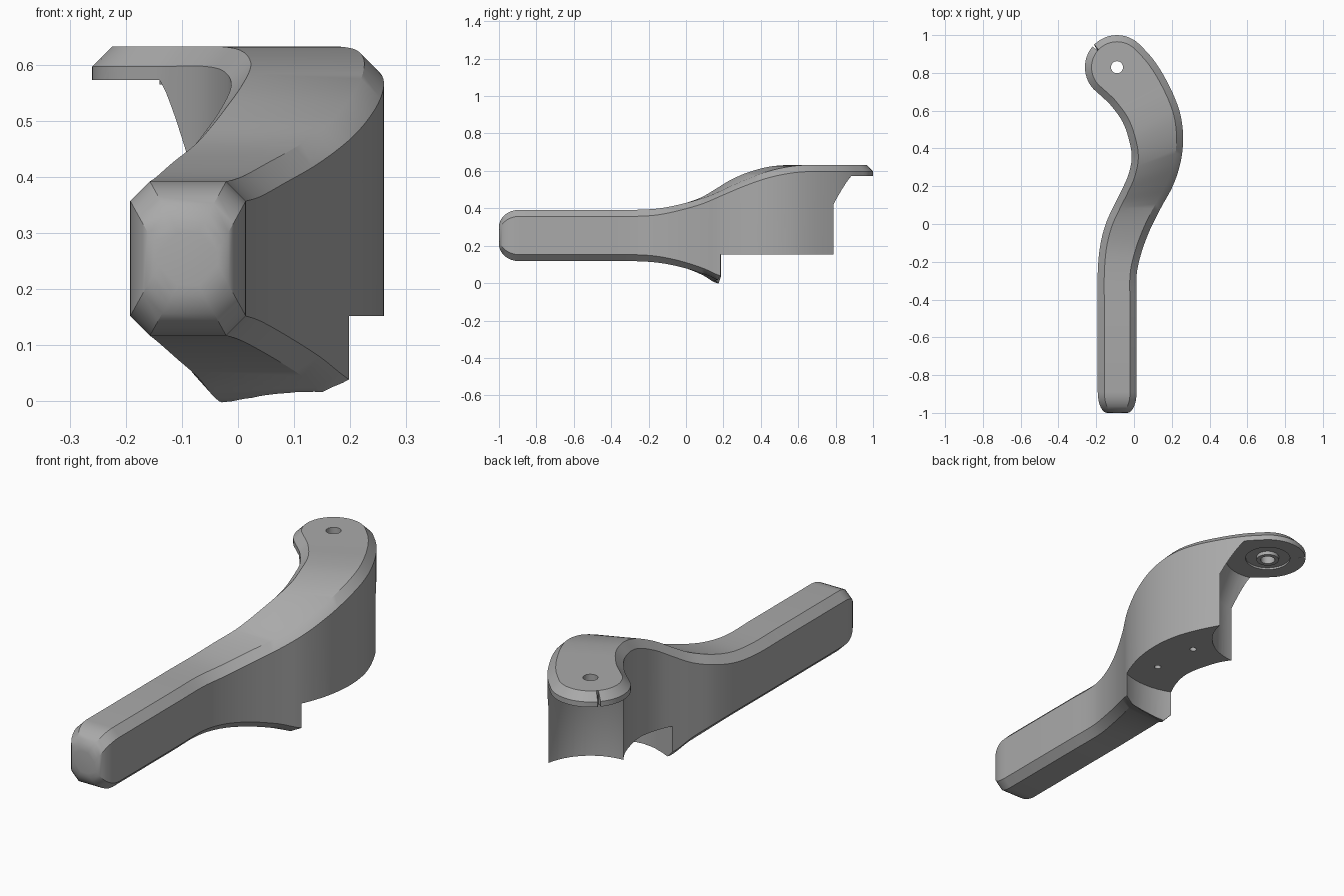
import bpy, bmesh, math
from mathutils import Vector

cube = bpy.data.objects.get("Cube")
if cube:
    bpy.data.objects.remove(cube, do_unlink=True)

grey = bpy.data.materials.new("plain grey")
grey.use_nodes = True
colour = (0.4, 0.4, 0.4, 1)
grey.diffuse_color = colour
grey.node_tree.nodes["Principled BSDF"].inputs["Base Color"].default_value = colour

CHAMFER = 0.035
PIVOT = (-0.09, 0.83)
HEAD_R = 0.17


def make_object(name, bm):
    bmesh.ops.recalc_face_normals(bm, faces=bm.faces)
    mesh = bpy.data.meshes.new(name)
    bm.to_mesh(mesh)
    bm.free()
    mesh.materials.append(grey)
    ob = bpy.data.objects.new(name, mesh)
    bpy.context.collection.objects.link(ob)
    return ob


def lathe(name, centre, profile, steps=64):
    """Solid of revolution; profile is (radius, z), starting and ending on the axis."""
    bm = bmesh.new()
    verts = [bm.verts.new((r, 0, z)) for r, z in profile]
    edges = [bm.edges.new(pair) for pair in zip(verts, verts[1:])]
    bmesh.ops.spin(bm, geom=verts + edges, cent=(0, 0, 0), axis=(0, 0, 1),
                   angle=math.tau, steps=steps, use_duplicate=False)
    bmesh.ops.remove_doubles(bm, verts=bm.verts, dist=1e-5)
    bmesh.ops.translate(bm, verts=bm.verts, vec=(*centre, 0))
    return make_object(name, bm)


def drill(name, centre, radius, low, high):
    return lathe(name, centre, [(0, low), (radius, low), (radius, high), (0, high)], 32)


# Lever stations: left x, left y, right x, right y, top z, bottom z
curve = [
    (-0.192, -0.42, 0.014, -0.42, 0.392, 0.117),
    (-0.192, -0.26, 0.014, -0.27, 0.392, 0.117),
    (-0.180, -0.12, 0.040, -0.15, 0.400, 0.108),
    (-0.150, 0.00, 0.085, -0.03, 0.425, 0.083),
    (-0.105, 0.10, 0.145, 0.09, 0.460, 0.045),
    (-0.065, 0.18, 0.205, 0.20, 0.507, 0.000),
    (-0.030, 0.26, 0.245, 0.32, 0.557, 0.000),
    (-0.012, 0.35, 0.260, 0.44, 0.598, 0.000),
    (-0.025, 0.44, 0.250, 0.56, 0.623, 0.000),
    (-0.060, 0.54, 0.215, 0.67, 0.632, 0.000),
    (-0.120, 0.625, 0.155, 0.79, 0.632, 0.000),
    (-0.160, 0.665, 0.095, 0.88, 0.632, 0.000),
    (-0.199, 0.70, 0.030, 0.95, 0.632, 0.000),
]


def spline(points, subdivisions=5):
    """Catmull-Rom interpolation through the stations."""
    pts = [Vector(p) for p in points]
    out = []
    for i in range(len(pts) - 1):
        p0, p1, p2, p3 = (pts[min(max(i + k, 0), len(pts) - 1)] for k in (-1, 0, 1, 2))
        for s in range(subdivisions):
            t = s / subdivisions
            out.append(p1 + (p2 - p0) * (t / 2)
                       + (2 * p0 - 5 * p1 + 4 * p2 - p3) * (t * t / 2)
                       + (3 * p1 - p0 - 3 * p2 + p3) * (t ** 3 / 2))
    return out + [pts[-1]]


# Rounded grip end
stations = []
for k in range(9):
    a = math.pi / 2 * k / 8
    side, rise = 0.05 * (1 - math.sin(a)), 0.09 * (1 - math.sin(a))
    y = -1 + 0.11 * (1 - math.cos(a))
    stations.append((-0.192 + side, y, 0.014 - side, y, 0.392 - rise, 0.117 + rise))
stations += spline(curve)

# Round head around the pivot
for k in range(1, 13):
    t = k / 12.3
    la, ra = (math.radians(v) for v in (230 - 92.5 * t, 45 + 92.5 * t))
    stations.append((PIVOT[0] + HEAD_R * math.cos(la), PIVOT[1] + HEAD_R * math.sin(la),
                     PIVOT[0] + HEAD_R * math.cos(ra), PIVOT[1] + HEAD_R * math.sin(ra),
                     0.632, 0.0))

# Closed plan outline, and the same outline moved inward for the chamfers
count = len(stations)
outline = [Vector(s[0:2]) for s in stations] + [Vector(s[2:4]) for s in reversed(stations)]
inner = []
for i, p in enumerate(outline):
    along = (outline[(i + 1) % len(outline)] - outline[i - 1]).normalized()
    inward = Vector((along.y, -along.x))
    if p.y < -0.5:
        inward = Vector((1 if i < count else -1, 0))
    inner.append(p + inward * CHAMFER)

# Loft the eight-sided section through the stations
bm = bmesh.new()
rings = []
for i, s in enumerate(stations):
    top, low = s[4], s[5]
    j = 2 * count - 1 - i
    section = [(inner[i], top), (outline[i], top - CHAMFER), (outline[i], low + CHAMFER),
               (inner[i], low), (inner[j], low), (outline[j], low + CHAMFER),
               (outline[j], top - CHAMFER), (inner[j], top)]
    rings.append([bm.verts.new((p.x, p.y, z)) for p, z in section])
for a, b in zip(rings, rings[1:]):
    for k in range(8):
        n = (k + 1) % 8
        bm.faces.new((a[k], a[n], b[n], b[k]))
bm.faces.new(rings[0])
bm.faces.new(rings[-1])
lever = make_object("lever_handle", bm)

# Cutters: mounting seat, pivot clearance with bearing ring, and holes
cutters = [
    lathe("seat_cutter", (0.07, 0.5), [(0, -0.1), (0.34, -0.1), (0.34, 0.152), (0, 0.152)]),
    lathe("clearance_cutter", PIVOT, [
        (0, -0.2), (0.25, -0.2), (0.25, 0.42), (0.19, 0.573), (0.1, 0.573), (0.1, 0.582),
        (0.05, 0.582), (0.05, 0.565), (0, 0.565)]),
    drill("pivot_hole_cutter", PIVOT, 0.032, 0.5, 0.7),
    drill("front_screw_hole_cutter", (0.13, 0.32), 0.015, 0.1, 0.22),
    drill("back_screw_hole_cutter", (0.11, 0.545), 0.015, 0.1, 0.22),
]
bpy.context.view_layer.objects.active = lever
for cutter in cutters:
    cutter.hide_render = True
    cut = lever.modifiers.new(cutter.name, 'BOOLEAN')
    cut.operation = 'DIFFERENCE'
    cut.solver = 'EXACT'
    cut.object = cutter
    bpy.ops.object.modifier_apply(modifier=cut.name)
    bpy.data.objects.remove(cutter, do_unlink=True)

bpy.ops.object.select_all(action='DESELECT')
lever.select_set(True)
bpy.ops.object.shade_smooth_by_angle(angle=math.radians(30))
